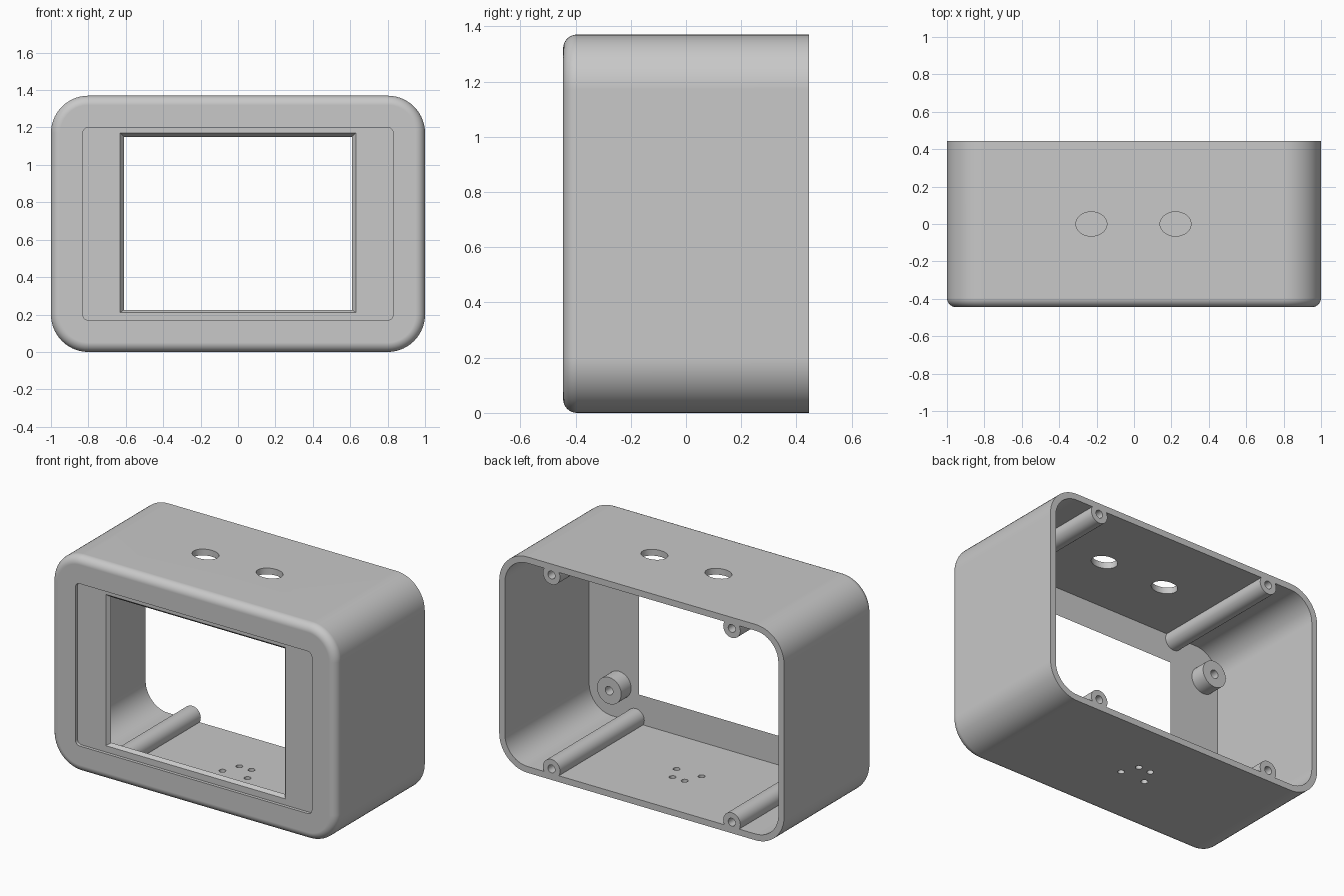
import bpy, bmesh, math
from mathutils import Vector

old = bpy.data.objects.get("Cube")
if old:
    bpy.data.objects.remove(old, do_unlink=True)

W, H, BACK, FRONT = 1.0, 1.37, 0.445, -0.445
MID = H / 2
WALL, CORNER, FILLET = 0.04, 0.2, 0.05
INNER = -0.40       # inside face of the front wall
RECESS = -0.425     # floor of the shallow front recess

grey = bpy.data.materials.new("matte_grey")
grey.use_nodes = True
grey.diffuse_color = (0.58, 0.58, 0.58, 1)
grey.node_tree.nodes["Principled BSDF"].inputs["Base Color"].default_value = (0.58, 0.58, 0.58, 1)


def rounded_rect(hw, hh, r, y, seg=14):
    """Outline in the xz plane, centred on the body."""
    pts = []
    for k, (sx, sz) in enumerate(((1, 1), (-1, 1), (-1, -1), (1, -1))):
        for i in range(seg + 1):
            a = math.pi / 2 * (k + i / seg)
            pts.append(Vector((sx * (hw - r) + r * math.cos(a), y,
                               MID + sz * (hh - r) + r * math.sin(a))))
    return pts


def rect(hw, z0, z1, y):
    return [Vector(p) for p in ((hw, y, z1), (-hw, y, z1), (-hw, y, z0), (hw, y, z0))]


def ellipse(centre, u, v, n=40):
    c = Vector(centre)
    return [c + Vector(u) * math.cos(2 * math.pi * i / n) + Vector(v) * math.sin(2 * math.pi * i / n)
            for i in range(n)]


def loft(name, rings):
    """Closed solid through matching rings."""
    bm = bmesh.new()
    loops = [[bm.verts.new(p) for p in ring] for ring in rings]
    n = len(loops[0])
    for a, b in zip(loops, loops[1:]):
        for i in range(n):
            j = (i + 1) % n
            bm.faces.new((a[i], a[j], b[j], b[i]))
    bm.faces.new(loops[0])
    bm.faces.new(loops[-1])
    bmesh.ops.recalc_face_normals(bm, faces=bm.faces)
    mesh = bpy.data.meshes.new(name)
    bm.to_mesh(mesh)
    bm.free()
    mesh.materials.append(grey)
    ob = bpy.data.objects.new(name, mesh)
    bpy.context.collection.objects.link(ob)
    return ob


def rod(name, x, z, r, y0, y1):
    return loft(name, [ellipse((x, y, z), (r, 0, 0), (0, 0, r)) for y in (y0, y1)])


def upright_hole(x, y, rx, ry, z0, z1):
    return loft("hole_cutter", [ellipse((x, y, z), (rx, 0, 0), (0, ry, 0)) for z in (z0, z1)])


def activate(ob):
    bpy.ops.object.select_all(action='DESELECT')
    ob.select_set(True)
    bpy.context.view_layer.objects.active = ob


def boolean(ob, tool, operation='DIFFERENCE', keep=False):
    activate(ob)
    mod = ob.modifiers.new("cut", 'BOOLEAN')
    mod.operation, mod.object, mod.solver = operation, tool, 'EXACT'
    bpy.ops.object.modifier_apply(modifier=mod.name)
    if not keep:
        bpy.data.objects.remove(tool, do_unlink=True)


def finish(ob):
    activate(ob)
    bpy.ops.object.shade_smooth_by_angle(angle=math.radians(30))
    mod = ob.modifiers.new("even_normals", 'WEIGHTED_NORMAL')
    mod.keep_sharp = True


# Case: rounded block with a filleted front edge
rings = [rounded_rect(W, MID, CORNER, BACK)]
for i in range(9):
    a = math.pi / 2 * i / 8
    d = FILLET * (1 - math.cos(a))
    rings.append(rounded_rect(W - d, MID - d, CORNER - d, FRONT + FILLET * (1 - math.sin(a))))
case = loft("case", rings)

# Hollow interior, open at the back
cavity = loft("cavity_cutter", [rounded_rect(W - WALL, MID - WALL, CORNER - WALL, y)
                                for y in (INNER, BACK + 0.1)])
cavity.hide_render = True
boolean(case, cavity, keep=True)

# Front recess and screen opening with sloped edges
boolean(case, loft("recess_cutter", [rounded_rect(0.83, 0.515, 0.03, y, 6)
                                     for y in (FRONT - 0.1, RECESS)]))
boolean(case, loft("window_cutter", [rect(0.63, 0.21, 1.17, FRONT - 0.1),
                                     rect(0.63, 0.21, 1.17, RECESS),
                                     rect(0.61, 0.225, 1.15, INNER),
                                     rect(0.61, 0.225, 1.15, INNER + 0.1)]))

# Button holes in the top, small cable holes in the floor
for x in (-0.228, 0.222):
    boolean(case, upright_hole(x, 0, 0.083, 0.065, H - 0.1, H + 0.1))
for x, y in ((0.08, -0.02), (0.035, 0.085), (-0.05, 0.085), (-0.095, -0.02)):
    boolean(case, upright_hole(x, y, 0.02, 0.02, -0.1, 0.1))
finish(case)

# Screw posts along the case and short screen bosses, trimmed to the interior
for side, post_x, boss_x in (("left", 0.633, 0.75), ("right", -0.633, -0.855)):
    for level, s in (("lower", -1), ("upper", 1)):
        z = MID + s * 0.615
        post = rod(f"{level}_{side}_screw_post", post_x, z, 0.06, INNER - 0.01, BACK)
        boolean(post, cavity, 'INTERSECT', keep=True)
        boolean(post, rod("pilot_cutter", post_x, z, 0.025, BACK - 0.3, BACK + 0.1))
        finish(post)

        z = MID + s * 0.435
        boss = rod(f"{level}_{side}_screen_boss", boss_x, z, 0.085, INNER - 0.01, -0.3)
        boolean(boss, cavity, 'INTERSECT', keep=True)
        boolean(boss, rod("pilot_cutter", boss_x, z, 0.027, INNER + 0.01, -0.2))
        finish(boss)

bpy.data.objects.remove(cavity, do_unlink=True)
